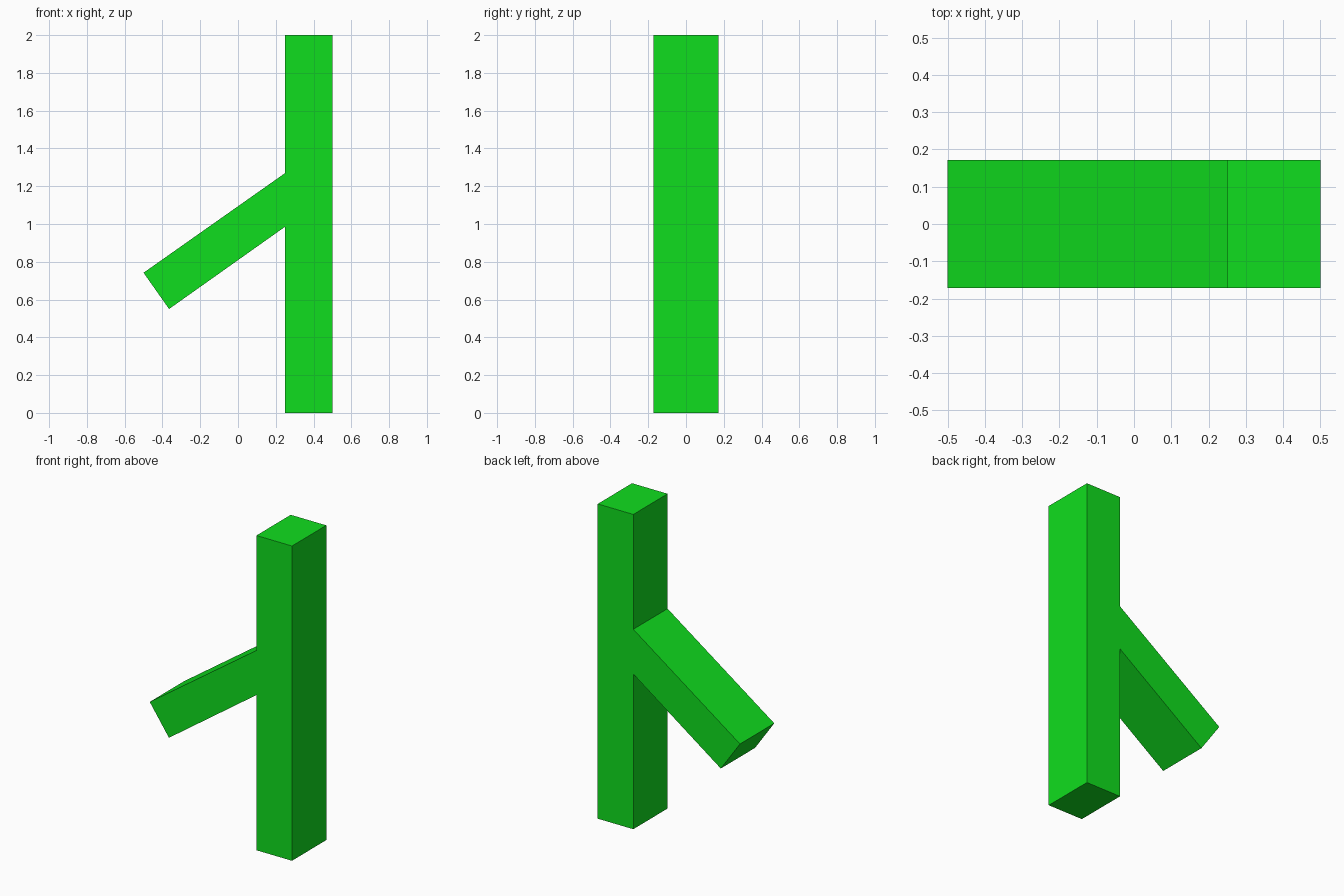
import bpy
import bmesh

if "Cube" in bpy.data.objects:
    bpy.data.objects.remove(bpy.data.objects["Cube"])

HALF_DEPTH = 0.172

# Side outline: upright post with a slanted arm joined flush to its left face
OUTLINE = [
    (0.25, 0.0), (0.5, 0.0), (0.5, 2.0), (0.25, 2.0),
    (0.25, 1.27), (-0.5, 0.742), (-0.365, 0.55), (0.25, 0.986),
]


def extruded_profile(name, outline, half_depth):
    bm = bmesh.new()
    face = bm.faces.new([bm.verts.new((x, -half_depth, z)) for x, z in outline])
    result = bmesh.ops.extrude_face_region(bm, geom=[face], use_keep_orig=True)
    moved = [g for g in result["geom"] if isinstance(g, bmesh.types.BMVert)]
    bmesh.ops.translate(bm, verts=moved, vec=(0, 2 * half_depth, 0))
    bmesh.ops.recalc_face_normals(bm, faces=bm.faces)
    mesh = bpy.data.meshes.new(name)
    bm.to_mesh(mesh)
    bm.free()
    obj = bpy.data.objects.new(name, mesh)
    bpy.context.collection.objects.link(obj)
    return obj


# Bright green post with arm
green = bpy.data.materials.new("green")
green.diffuse_color = (0.005, 0.73, 0.013, 1.0)
green.use_nodes = True
green.node_tree.nodes["Principled BSDF"].inputs["Base Color"].default_value = green.diffuse_color
post = extruded_profile("post_with_arm", OUTLINE, HALF_DEPTH)
post.data.materials.append(green)
